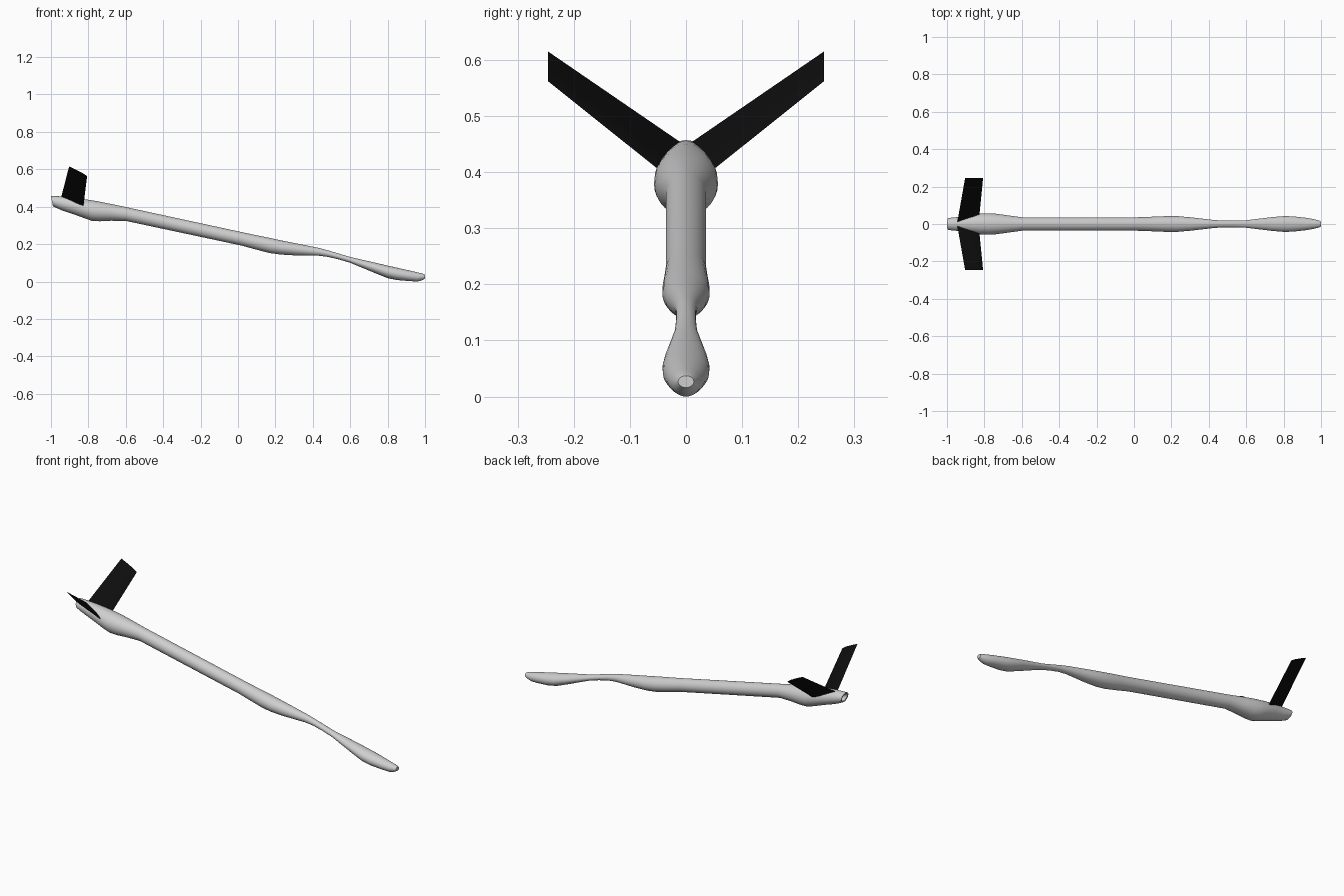
import bpy, bmesh, math
from mathutils import Vector

if "Cube" in bpy.data.objects:
    bpy.data.objects.remove(bpy.data.objects["Cube"])


def material(name, rgb):
    m = bpy.data.materials.new(name)
    m.diffuse_color = (*rgb, 1)
    m.use_nodes = True
    m.node_tree.nodes["Principled BSDF"].inputs["Base Color"].default_value = m.diffuse_color
    return m


grey = material("light_grey", (0.62, 0.62, 0.62))
black = material("black", (0.004, 0.004, 0.004))


def finish(bm, name, mat, angle):
    bmesh.ops.recalc_face_normals(bm, faces=bm.faces)
    me = bpy.data.meshes.new(name)
    bm.to_mesh(me)
    bm.free()
    ob = bpy.data.objects.new(name, me)
    bpy.context.collection.objects.link(ob)
    me.materials.append(mat)
    bpy.ops.object.select_all(action='DESELECT')
    ob.select_set(True)
    bpy.context.view_layer.objects.active = ob
    bpy.ops.object.shade_smooth_by_angle(angle=math.radians(angle))
    return ob


def loft(bm, rings):
    rows = [[bm.verts.new(p) for p in r] for r in rings]
    n = len(rows[0])
    for a, b in zip(rows, rows[1:]):
        for i in range(n):
            j = (i + 1) % n
            bm.faces.new((a[i], a[j], b[j], b[i]))
    bm.faces.new(rows[0])
    bm.faces.new(rows[-1])


# Fuselage: stations of x, half width, bottom z, top z, running tail to nose
stations = [
    (-0.945, 0.021, 0.392, 0.430),   # floor of the tail recess
    (-0.994, 0.024, 0.410, 0.451),   # inner rim of the tail
    (-0.995, 0.031, 0.403, 0.457),
    (-0.975, 0.034, 0.393, 0.457),
    (-0.94, 0.037, 0.380, 0.455),
    (-0.88, 0.047, 0.360, 0.449),
    (-0.82, 0.056, 0.338, 0.440),
    (-0.78, 0.057, 0.324, 0.434),
    (-0.74, 0.055, 0.322, 0.427),
    (-0.68, 0.047, 0.325, 0.415),
    (-0.60, 0.036, 0.324, 0.398),
    (0.02, 0.036, 0.192, 0.264),
    (0.10, 0.039, 0.170, 0.247),
    (0.17, 0.042, 0.152, 0.233),
    (0.23, 0.042, 0.144, 0.220),
    (0.30, 0.036, 0.140, 0.206),
    (0.43, 0.021, 0.138, 0.180),
    (0.48, 0.018, 0.132, 0.167),
    (0.54, 0.018, 0.118, 0.149),
    (0.60, 0.020, 0.100, 0.131),
    (0.74, 0.037, 0.042, 0.099),
    (0.80, 0.042, 0.018, 0.085),
    (0.85, 0.041, 0.008, 0.074),
    (0.92, 0.033, 0.002, 0.058),
    (0.96, 0.026, 0.000, 0.049),
    (0.985, 0.020, 0.007, 0.043),
    (1.00, 0.014, 0.016, 0.037),
]
SIDES = 32
rings = []
for x, w, z0, z1 in stations:
    lean = 0.005 if -1 <= x < -0.97 else 0      # tail end leans back at the top
    rings.append([
        (x - lean * math.sin(t), w * math.cos(t), (z0 + z1) / 2 + (z1 - z0) / 2 * math.sin(t))
        for t in (2 * math.pi * i / SIDES for i in range(SIDES))])
bm = bmesh.new()
loft(bm, rings)
finish(bm, "fuselage", grey, 40)

# V tail: one thin tapered blade per side, root buried in the fuselage
PROFILE = [(0, 0), (0.3, 0.6), (0.7, 1), (0.92, 0.6), (1, 0), (0.92, -0.6), (0.7, -1), (0.3, -0.6)]
for side, name in ((1, "left_tail_fin"), (-1, "right_tail_fin")):
    sections = [  # trailing corner, leading corner, half thickness
        (Vector((-0.945, 0.008, 0.452)), Vector((-0.828, 0.032, 0.391)), 0.006),
        (Vector((-0.903, 0.246, 0.615)), Vector((-0.807, 0.246, 0.562)), 0.005),
    ]
    span = sections[1][0] - sections[0][0]
    rings = []
    for a, b, h in sections:
        up = (b - a).cross(span).normalized()
        up.y = up.y if a.y < 0.1 else 0         # tip is cut off upright
        ring = [a.lerp(b, u) + up * (v * h) for u, v in PROFILE]
        rings.append([(p.x, p.y * side, p.z) for p in ring])
    bm = bmesh.new()
    loft(bm, rings)
    finish(bm, name, black, 30)
